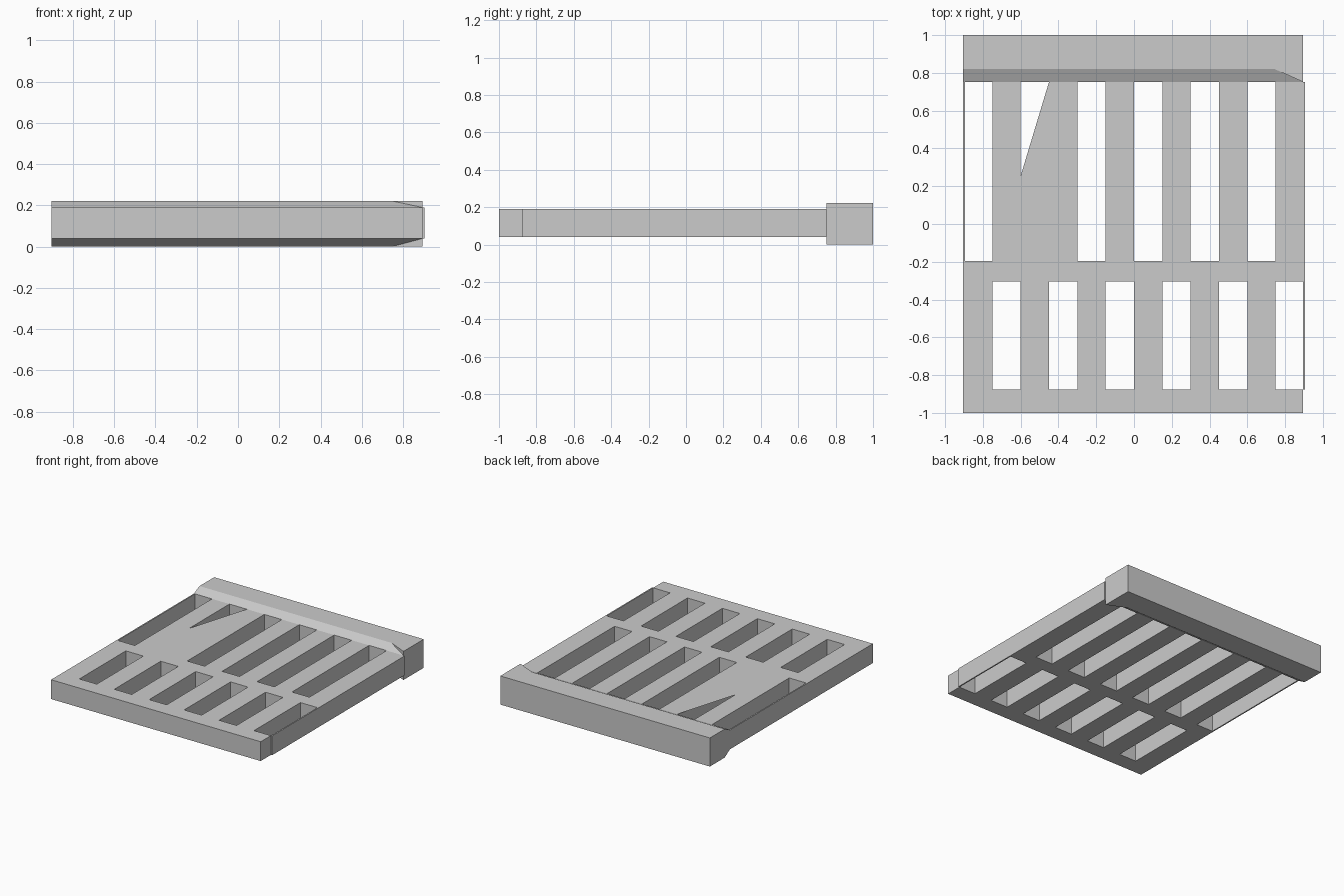
import bpy
import bmesh

if "Cube" in bpy.data.objects:
    bpy.data.objects.remove(bpy.data.objects["Cube"])

Z0, Z1 = 0.04, 0.19      # plate underside and top
PITCH, SLOT = 0.30, 0.15  # slot spacing and width


def make_object(name, bm):
    bmesh.ops.recalc_face_normals(bm, faces=bm.faces)
    mesh = bpy.data.meshes.new(name)
    bm.to_mesh(mesh)
    bm.free()
    obj = bpy.data.objects.new(name, mesh)
    bpy.context.collection.objects.link(obj)
    return obj


def prism(bm, outline, z0, z1):
    face = bm.faces.new([bm.verts.new((x, y, z0)) for x, y in outline])
    ext = bmesh.ops.extrude_face_region(bm, geom=[face])
    verts = [v for v in ext["geom"] if isinstance(v, bmesh.types.BMVert)]
    bmesh.ops.translate(bm, verts=verts, vec=(0, 0, z1 - z0))


def rect(x0, x1, y0, y1):
    return [(x0, y0), (x1, y0), (x1, y1), (x0, y1)]


# Plate, with a slight outward step along its right edge
bm = bmesh.new()
prism(bm, [(-0.905, -1), (0.895, -1), (0.895, -0.875), (0.905, -0.875),
           (0.905, 0.752), (-0.905, 0.752)], Z0, Z1)
plate = make_object("slotted_plate", bm)

# Two staggered rows of slots
bm = bmesh.new()
for i in range(6):
    back_x = -0.90 + i * PITCH
    front_x = back_x + SLOT
    left = max(back_x, -0.895)
    right = min(front_x + SLOT, 0.895)
    prism(bm, rect(left, back_x + SLOT, -0.195, 0.80), -0.1, 0.3)
    prism(bm, rect(front_x, right, -0.875, -0.305), -0.1, 0.3)
cutter = make_object("slot_cutter", bm)
cutter.hide_render = True

mod = plate.modifiers.new("slots", 'BOOLEAN')
mod.operation = 'DIFFERENCE'
mod.solver = 'EXACT'
mod.object = cutter
bpy.context.view_layer.objects.active = plate
plate.select_set(True)
bpy.ops.object.modifier_apply(modifier=mod.name)
bpy.data.objects.remove(cutter)

# Thin skin covering most of the second back slot
bm = bmesh.new()
skin = [(-0.60, -0.195), (-0.45, -0.195), (-0.45, 0.752), (-0.60, 0.255)]
bm.faces.new([bm.verts.new((x, y, Z1)) for x, y in skin])
bm.normal_update()
make_object("slot_cover", bm)

# End bar: sloped lips above and below, running out to a square right end
bm = bmesh.new()
L, M, R, F, C = -0.905, 0.745, 0.895, 0.752, 0.82


def verts(points, z):
    return [bm.verts.new((x, y, z)) for x, y in points]


cap = [(L, C), (M, C), (R, F), (R, 1), (L, 1)]
bottom, top = verts(cap, 0), verts(cap, 0.222)
low, high = verts([(L, F), (R, F)], Z0), verts([(L, F), (R, F)], Z1)
bm.faces.new(top)
bm.faces.new(bottom)
bm.faces.new([low[0], low[1], high[1], high[0]])
for ring, lip in ((top, high), (bottom, low)):
    bm.faces.new([lip[0], lip[1], ring[1], ring[0]])
    bm.faces.new([lip[1], ring[2], ring[1]])
bm.faces.new([bottom[3], bottom[4], top[4], top[3]])
bm.faces.new([bottom[2], bottom[3], top[3], top[2], high[1], low[1]])
bm.faces.new([bottom[4], bottom[0], low[0], high[0], top[0], top[4]])
bar = make_object("end_bar", bm)
